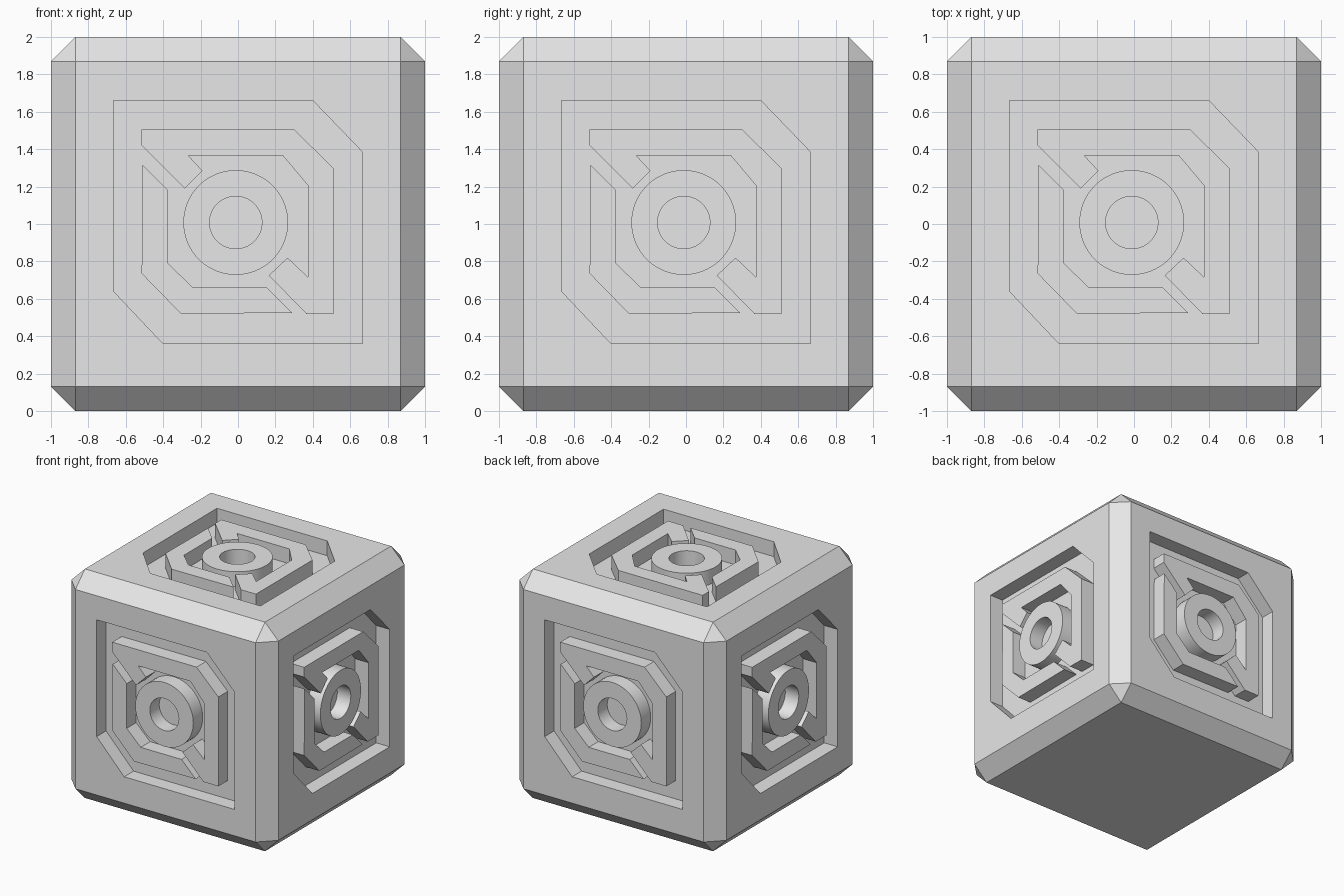
import bpy
import bmesh
from math import radians
from mathutils import Matrix, Vector

if "Cube" in bpy.data.objects:
    bpy.data.objects.remove(bpy.data.objects["Cube"])

DEPTH = 0.13     # recess depth
CHAMFER = 0.13

grey = bpy.data.materials.new("plain grey")
grey.use_nodes = True
grey.diffuse_color = (0.8, 0.8, 0.8, 1)
grey.node_tree.nodes["Principled BSDF"].inputs["Base Color"].default_value = (0.8, 0.8, 0.8, 1)

# Outlines on a face: across, up, measured from the face centre
PANEL = [(-0.665, 0.66), (0.4, 0.66), (0.665, 0.385), (0.665, -0.64), (-0.4, -0.64), (-0.665, -0.36)]
UPPER_BRACKET = [(-0.515, 0.505), (0.3, 0.505), (0.51, 0.3), (0.51, -0.48), (0.365, -0.48),
                 (0.165, -0.275), (0.265, -0.18), (0.375, -0.285), (0.375, 0.205), (0.24, 0.365),
                 (-0.265, 0.365), (-0.19, 0.285), (-0.285, 0.19), (-0.515, 0.42)]
LOWER_BRACKET = [(-0.51, 0.315), (-0.375, 0.18), (-0.375, -0.21), (-0.24, -0.34),
                 (0.155, -0.34), (0.29, -0.475), (-0.305, -0.48), (-0.515, -0.265)]
RING_CENTRE = Vector((-0.012, 0.008, 0))

# Each decorated side: turn the upright top layout onto that face
CENTRE = Matrix.Translation((0, 0, 1))
STAND = Matrix.Rotation(radians(90), 4, 'X')
SIDES = {"top": CENTRE}
for i, side in enumerate(("front", "right", "back", "left")):
    SIDES[side] = CENTRE @ Matrix.Rotation(radians(90 * i), 4, 'Z') @ STAND


def make_object(name, bm, matrix=Matrix()):
    bmesh.ops.recalc_face_normals(bm, faces=bm.faces)
    mesh = bpy.data.meshes.new(name)
    bm.to_mesh(mesh)
    bm.free()
    mesh.transform(matrix)
    mesh.materials.append(grey)
    obj = bpy.data.objects.new(name, mesh)
    bpy.context.collection.objects.link(obj)
    return obj


def prism(name, outline, bottom, top, matrix):
    bm = bmesh.new()
    base = bm.faces.new([bm.verts.new((x, y, bottom)) for x, y in outline])
    raised = bmesh.ops.extrude_face_region(bm, geom=[base], use_keep_orig=True)
    verts = [v for v in raised["geom"] if isinstance(v, bmesh.types.BMVert)]
    bmesh.ops.translate(bm, verts=verts, vec=(0, 0, top - bottom))
    return make_object(name, bm, matrix)


def ring(name, outer, inner, bottom, top, matrix):
    bm = bmesh.new()
    corners = [(inner, bottom), (outer, bottom), (outer, top), (inner, top)]
    verts = [bm.verts.new((r, 0, z)) for r, z in corners]
    edges = [bm.edges.new((verts[i], verts[(i + 1) % 4])) for i in range(4)]
    bmesh.ops.spin(bm, geom=verts + edges, axis=(0, 0, 1), cent=(0, 0, 0),
                   angle=radians(360), steps=64, use_merge=True)
    bmesh.ops.remove_doubles(bm, verts=bm.verts, dist=0.0001)
    bmesh.ops.translate(bm, verts=bm.verts, vec=RING_CENTRE)
    return make_object(name, bm, matrix)


def select_only(obj):
    bpy.ops.object.select_all(action='DESELECT')
    obj.select_set(True)
    bpy.context.view_layer.objects.active = obj


# Chamfered block
bm = bmesh.new()
bmesh.ops.create_cube(bm, size=2)
bmesh.ops.bevel(bm, geom=bm.edges[:], offset=CHAMFER, segments=1, affect='EDGES')
block = make_object("block", bm, CENTRE)

for side, matrix in SIDES.items():
    # Sunken panel
    cutter = prism(side + "_panel_cutter", PANEL, 1 - DEPTH, 1.2, matrix)
    cutter.hide_render = True
    cut = block.modifiers.new(side + "_panel", 'BOOLEAN')
    cut.operation = 'DIFFERENCE'
    cut.solver = 'EXACT'
    cut.object = cutter
    select_only(block)
    bpy.ops.object.modifier_apply(modifier=cut.name)
    bpy.data.objects.remove(cutter)

    # Raised brackets and central ring, level with the block face
    floor = 1 - DEPTH - 0.01
    prism(side + "_upper_bracket", UPPER_BRACKET, floor, 1, matrix)
    prism(side + "_lower_bracket", LOWER_BRACKET, floor, 1, matrix)
    hub = ring(side + "_ring", 0.28, 0.14, floor, 1, matrix)
    select_only(hub)
    bpy.ops.object.shade_smooth_by_angle(angle=radians(30))
